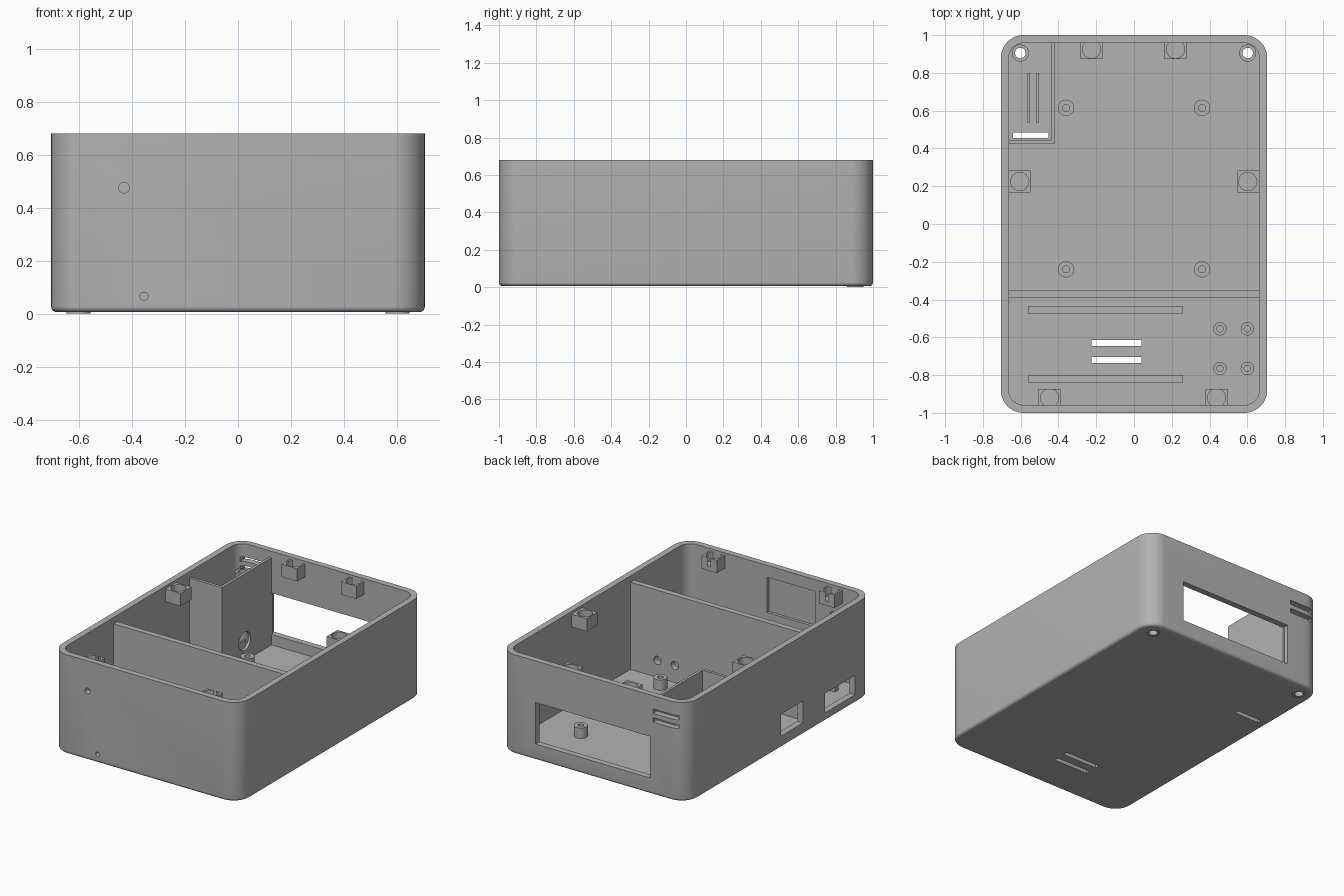
import bpy, bmesh, math
from mathutils import Matrix, Vector

if "Cube" in bpy.data.objects:
    bpy.data.objects.remove(bpy.data.objects["Cube"], do_unlink=True)

grey = bpy.data.materials.new("plain grey")
grey.use_nodes = True
GREY = (0.45, 0.45, 0.45, 1)
grey.diffuse_color = GREY
grey.node_tree.nodes["Principled BSDF"].inputs["Base Color"].default_value = GREY

HX, HY, TOP, WALL, RADIUS = 0.705, 1.0, 0.68, 0.042, 0.12
BASE, FLOOR, DIVIDER_TOP = 0.006, 0.045, 0.637
IX, IY = HX - WALL, HY - WALL


def finish(name, bm):
    bmesh.ops.recalc_face_normals(bm, faces=bm.faces)
    mesh = bpy.data.meshes.new(name)
    bm.to_mesh(mesh)
    bm.free()
    mesh.materials.append(grey)
    obj = bpy.data.objects.new(name, mesh)
    bpy.context.collection.objects.link(obj)
    return obj


def box(name, x, y, z):
    """Box from (low, high) pairs on each axis."""
    bm = bmesh.new()
    bmesh.ops.create_cube(bm, size=1)
    for v in bm.verts:
        v.co = Vector([(lo + hi) / 2 + c * (hi - lo) for c, (lo, hi) in zip(v.co, (x, y, z))])
    return finish(name, bm)


def cylinder(name, centre, radius, length, axis="Z", sides=32):
    bm = bmesh.new()
    bmesh.ops.create_cone(bm, cap_ends=True, segments=sides, radius1=radius,
                          radius2=radius, depth=length)
    turn = {"X": Matrix.Rotation(math.pi / 2, 4, "Y"),
            "Y": Matrix.Rotation(math.pi / 2, 4, "X"), "Z": Matrix()}[axis]
    bm.transform(Matrix.Translation(centre) @ turn)
    return finish(name, bm)


def rounded_prism(name, levels, steps=10):
    """Stack of rounded rectangles given as (height, inset)."""
    bm = bmesh.new()
    rings = []
    for z, inset in levels:
        r, ring = RADIUS - inset, []
        for q, (sx, sy) in enumerate(((1, 1), (-1, 1), (-1, -1), (1, -1))):
            for i in range(steps + 1):
                a = (q + i / steps) * math.pi / 2
                ring.append(bm.verts.new((sx * (HX - RADIUS) + r * math.cos(a),
                                          sy * (HY - RADIUS) + r * math.sin(a), z)))
        rings.append(ring)
    for low, high in zip(rings, rings[1:]):
        for i in range(len(low)):
            j = (i + 1) % len(low)
            bm.faces.new((low[i], low[j], high[j], high[i]))
    bm.faces.new(rings[0])
    bm.faces.new(rings[-1])
    return finish(name, bm)


def cut(obj, cutters):
    """Subtract the cutters, keep the result as plain mesh."""
    for c in cutters:
        mod = obj.modifiers.new("cut", "BOOLEAN")
        mod.operation, mod.solver, mod.object = "DIFFERENCE", "EXACT", c
    bpy.context.view_layer.update()
    deps = bpy.context.evaluated_depsgraph_get()
    mesh = bpy.data.meshes.new_from_object(obj.evaluated_get(deps))
    obj.modifiers.clear()
    obj.data = mesh
    for c in cutters:
        bpy.data.objects.remove(c, do_unlink=True)
    return obj


def post(name, x, y, z0, z1, radius, bore):
    hole = cylinder("bore", (x, y, (z0 + z1) / 2 + 0.01), bore, z1 - z0, sides=20)
    return cut(cylinder(name, (x, y, (z0 + z1) / 2), radius, z1 - z0), [hole])


# Case shell: rounded outside with a small bottom fillet, hollow inside
FILLET = 0.02
levels = []
for i in range(6):
    a = i / 5 * math.pi / 2
    levels.append((BASE + FILLET * (1 - math.sin(a)), FILLET * (1 - math.cos(a))))
shell = rounded_prism("case_shell", levels[::-1] + [(TOP, 0)])
back, left = (IY - 0.03, HY + 0.05), (-HX - 0.05, -IX + 0.03)
under = (-0.05, FLOOR + 0.03)
slot_x = (-0.64, -0.453)
cutters = [
    rounded_prism("cavity", [(FLOOR, WALL), (TOP + 0.1, WALL)]),
    box("back_window", (-0.43, 0.43), back, (0.115, 0.397)),
    box("side_port", left, (-0.25, -0.015), (0.086, 0.235)),
    box("side_port", left, (-0.81, -0.488), (0.063, 0.195)),
    box("corner_floor_slot", slot_x, (0.455, 0.485), under),
    box("front_recess", (-0.30, 0.06), (-IY - 0.02, -IY + 0.05), (0.36, 0.60)),
    cylinder("light_hole", (-0.43, -HY, 0.475), 0.02, 0.2, "Y"),
    cylinder("light_hole", (-0.355, -HY, 0.065), 0.015, 0.2, "Y"),
]
for z in (0.50, 0.56):
    cutters.append(box("back_vent", slot_x, back, (z, z + 0.03)))
for y in (-0.735, -0.645):
    cutters.append(box("floor_vent", (-0.225, 0.04), (y, y + 0.03), under))
for side in (-1, 1):
    cutters.append(cylinder("post_hole", (side * 0.602, 0.905, 0), 0.028, 0.4))
cut(shell, cutters)

# Full-width divider with two cable holes
cut(box("divider", (-IX - 0.01, IX + 0.01), (-0.39, -0.35), (FLOOR - 0.01, DIVIDER_TOP)),
    [cylinder("cable_hole", (x, -0.37, 0.16), 0.028, 0.2, "Y") for x in (0.33, 0.46)])

# Back corner compartment
cut(box("compartment_side", (-0.436, -0.418), (0.425, IY + 0.01), (FLOOR - 0.01, DIVIDER_TOP)),
    [cylinder("wire_hole", (-0.427, 0.67, 0.18), 0.063, 0.2, "X")])
box("compartment_front", (-IX - 0.01, -0.43), (0.425, 0.445), (FLOOR - 0.01, DIVIDER_TOP))
for x in (-0.559, -0.509):
    box("compartment_rib", (x - 0.006, x + 0.006), (0.535, 0.80), (FLOOR - 0.01, 0.12))

# Lid screw blocks along the rim, hung on the walls
BLOCK_LOW, BLOCK_TOP, HALF = 0.575, 0.662, 0.058
for x, y in ((-0.225, 0.925), (0.22, 0.925), (-0.605, 0.225), (0.602, 0.225),
             (-0.447, -0.92), (0.437, -0.92)):
    sx, sy = math.copysign(1, x), math.copysign(1, y)
    if abs(y) > 0.5:
        xr = (x - HALF, x + HALF)
        yr = sorted((sy * 0.873, sy * (IY + 0.01)))
    else:
        xr = sorted((sx * 0.548, sx * (IX + 0.01)))
        yr = (y - HALF, y + HALF)
    cut(box("lid_screw_block", xr, yr, (BLOCK_LOW, BLOCK_TOP)),
        [cylinder("screw_bore", (x, y, BLOCK_TOP), 0.048, 0.12)])

# Tall hollow posts in the back corners, ending in short feet
for side in (-1, 1):
    x, y, low, high = side * 0.602, 0.905, 0, 0.515
    cut(cylinder("corner_post", (x, y, (low + high) / 2), 0.045, high - low),
        [cylinder("post_bore", (x, y, 0.3), 0.028, 1)])

# Board standoffs on the floor
for x in (-0.36, 0.36):
    for y in (-0.24, 0.615):
        post("main_standoff", x, y, FLOOR - 0.01, 0.116, 0.043, 0.018)
for x in (0.455, 0.60):
    for y in (-0.765, -0.555):
        post("small_standoff", x, y, FLOOR - 0.01, 0.10, 0.035, 0.017)

# Retaining rails in the front bay
for y in (-0.455, -0.82):
    box("retaining_rail", (-0.56, 0.26), (y - 0.02, y + 0.02), (FLOOR - 0.01, 0.10))

# Smooth curved walls, keep edges sharp
bpy.ops.object.select_all(action="DESELECT")
for obj in bpy.context.collection.objects:
    if obj.type == "MESH" and grey.name in obj.data.materials:
        obj.select_set(True)
        bpy.context.view_layer.objects.active = obj
bpy.ops.object.shade_smooth_by_angle(angle=math.radians(30))
